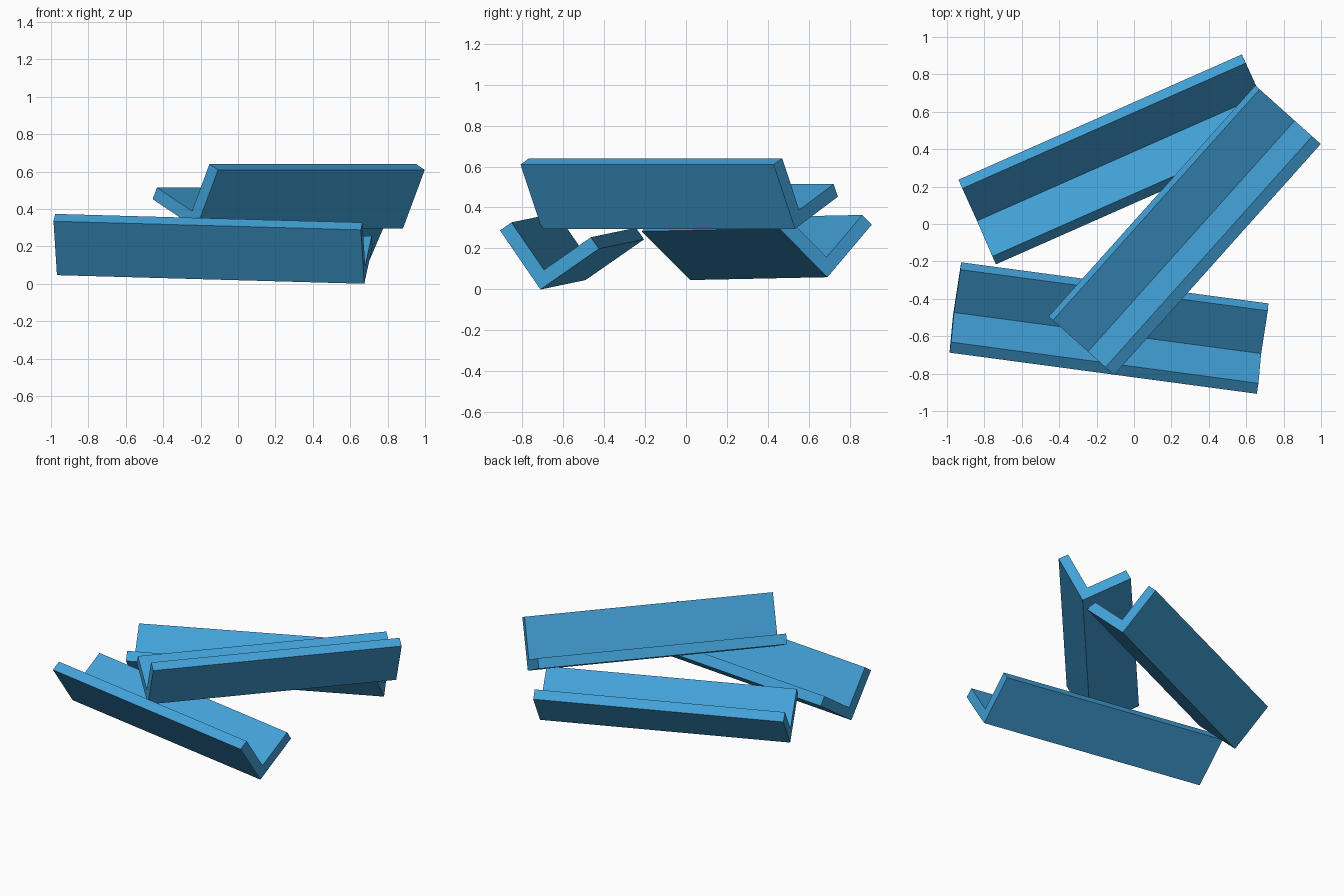
import bpy, bmesh
from mathutils import Vector

if "Cube" in bpy.data.objects:
    bpy.data.objects.remove(bpy.data.objects["Cube"])

LEG, THICK = 0.35, 0.069

blue = bpy.data.materials.new("steel blue")
blue.diffuse_color = (0.055, 0.36, 0.69, 1)
blue.use_nodes = True
blue.node_tree.nodes["Principled BSDF"].inputs["Base Color"].default_value = blue.diffuse_color

# Equal-leg L cross-section, outer corner at the origin
PROFILE = [(0, 0), (LEG, 0), (LEG, THICK), (THICK, THICK), (THICK, LEG), (0, LEG)]


def angle_bar(name, start, end, leg):
    """L-section bar whose outer corner runs start to end, first leg along 'leg'."""
    start, end = Vector(start), Vector(end)
    axis = (end - start).normalized()
    u = Vector(leg)
    u = (u - axis * u.dot(axis)).normalized()
    v = u.cross(axis)
    bm = bmesh.new()
    face = bm.faces.new([bm.verts.new(start + u * a + v * b) for a, b in PROFILE])
    ext = bmesh.ops.extrude_face_region(bm, geom=[face], use_keep_orig=True)
    moved = [g for g in ext["geom"] if isinstance(g, bmesh.types.BMVert)]
    bmesh.ops.translate(bm, verts=moved, vec=end - start)
    bmesh.ops.recalc_face_normals(bm, faces=bm.faces)
    mesh = bpy.data.meshes.new(name)
    bm.to_mesh(mesh)
    bm.free()
    mesh.materials.append(blue)
    obj = bpy.data.objects.new(name, mesh)
    bpy.context.collection.objects.link(obj)


# Two bars lying on the floor, a third resting across them
angle_bar("front_bar", (-0.968, -0.49, 0.046), (0.675, -0.71, 0.0), (-0.03, -0.195, 0.287))
angle_bar("back_bar", (-0.84, 0.02, 0.046), (0.675, 0.69, 0.06), (0.1025, -0.232, 0.235))
angle_bar("top_bar", (-0.223, -0.703, 0.296), (0.882, 0.532, 0.296), (0.117, -0.105, 0.315))
